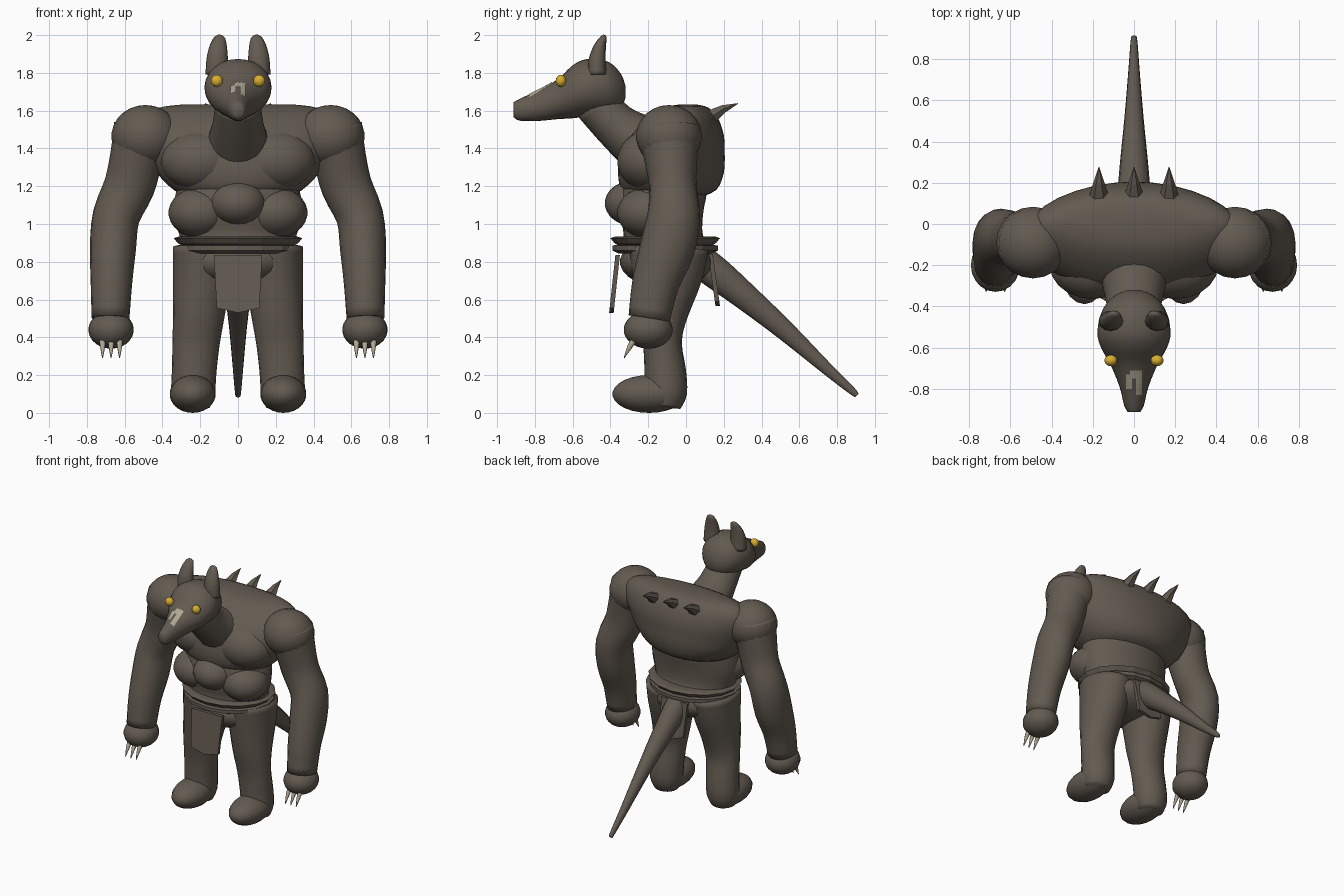
import bpy, bmesh, math
from mathutils import Vector

cube = bpy.data.objects.get("Cube")
if cube:
    bpy.data.objects.remove(cube, do_unlink=True)


def material(name, rgb):
    m = bpy.data.materials.new(name)
    m.use_nodes = True
    m.diffuse_color = (*rgb, 1)
    m.node_tree.nodes["Principled BSDF"].inputs["Base Color"].default_value = (*rgb, 1)
    return m


HIDE = material("brown grey hide", (.125, .104, .082))
GOLD = material("golden yellow", (.68, .42, .03))
BONE = material("pale bone", (.43, .39, .29))


def finish(bm, name, mat, smooth=True):
    bmesh.ops.recalc_face_normals(bm, faces=bm.faces)
    mesh = bpy.data.meshes.new(name)
    bm.to_mesh(mesh)
    bm.free()
    mesh.materials.append(mat)
    for p in mesh.polygons:
        p.use_smooth = smooth
    ob = bpy.data.objects.new(name, mesh)
    bpy.context.collection.objects.link(ob)
    return ob


def spline(keys, steps):
    """Smoothly interpolate (x, y, z, radius a, radius b) keys."""
    out = []
    for i in range(len(keys) - 1):
        a, b, c, d = (keys[max(0, min(len(keys) - 1, i + k))] for k in (-1, 0, 1, 2))
        for s in range(steps):
            t = s / steps
            out.append([.5 * (2 * q + (r - p) * t + (2 * p - 5 * q + 4 * r - w) * t * t
                              + (3 * q - p - 3 * r + w) * t ** 3)
                        for p, q, r, w in zip(a, b, c, d)])
    return out + [list(keys[-1])]


def loft(name, keys, mat=HIDE, sides=20, steps=3, axis=None, smooth=True):
    """Skin elliptical rings along a path; axis fixes the ring direction."""
    rows = spline(keys, steps)
    pts = [Vector(r[:3]) for r in rows]
    bm = bmesh.new()
    rings = []
    for i, r in enumerate(rows):
        t = Vector(axis) if axis else pts[min(i + 1, len(pts) - 1)] - pts[max(i - 1, 0)]
        t.normalize()
        u = (Vector((1, 0, 0)) - t * t.x).normalized()
        v = t.cross(u)
        ring = []
        for k in range(sides):
            a = math.tau * k / sides
            ring.append(bm.verts.new(pts[i] + u * math.cos(a) * max(r[3], .002)
                                     + v * math.sin(a) * max(r[4], .002)))
        rings.append(ring)
    for p, q in zip(rings, rings[1:]):
        for k in range(sides):
            n = (k + 1) % sides
            bm.faces.new((p[k], p[n], q[n], q[k]))
    bm.faces.new(rings[0])
    bm.faces.new(rings[-1])
    return finish(bm, name, mat, smooth)


def ball(name, centre, radii, mat=HIDE, seg=20):
    bm = bmesh.new()
    bmesh.ops.create_uvsphere(bm, u_segments=seg, v_segments=seg * 2 // 3, radius=1)
    for v in bm.verts:
        v.co = Vector([c + p * r for c, p, r in zip(centre, v.co, radii)])
    return finish(bm, name, mat)


def cloth(name, half, y_top, y_low, z_top, z_low):
    """Hanging flap with a blunt pointed hem."""
    bm = bmesh.new()
    hem = z_low + .025
    outline = [(-half, z_top), (half, z_top), (half * .88, hem), (0, z_low), (-half * .88, hem)]
    slope = (y_low - y_top) / (z_top - z_low)
    verts = [bm.verts.new((x, y_top + (z_top - z) * slope - .012, z)) for x, z in outline]
    face = bm.faces.new(verts)
    ext = bmesh.ops.extrude_face_region(bm, geom=[face])["geom"]
    bmesh.ops.translate(bm, vec=(0, .024, 0),
                        verts=[g for g in ext if isinstance(g, bmesh.types.BMVert)])
    return finish(bm, name, HIDE, False)


UP = (0, 0, 1)
# Torso
loft("abdomen", [(0, -.11, .86, .29, .25), (0, -.12, .94, .31, .21), (0, -.13, 1.05, .34, .22),
                 (0, -.12, 1.16, .33, .23), (0, -.1, 1.26, .3, .22)], sides=28, axis=UP)
loft("chest", [(0, -.1, 1.14, .26, .17), (0, -.09, 1.18, .34, .25), (0, -.08, 1.27, .43, .28),
               (0, -.07, 1.38, .49, .275), (0, -.05, 1.47, .52, .25), (0, -.02, 1.56, .5, .19),
               (0, 0, 1.615, .42, .12), (0, .01, 1.632, .3, .05)], sides=32, axis=UP)
ball("belly_centre", (0, -.28, 1.11), (.15, .15, .12))
ball("hips", (0, -.1, .8), (.3, .25, .14))
loft("neck", [(0, -.12, 1.36, .23, .2), (0, -.26, 1.44, .165, .15), (0, -.38, 1.53, .135, .12),
              (0, -.49, 1.65, .12, .115)])

# Belt with a groove between two ridges
loft("belt", [(0, -.11, z, .3 + d, .25 + d) for z, d in
              ((.845, 0), (.86, .03), (.885, .03), (.89, .005), (.9, .02), (.925, .04), (.935, .01))],
     sides=16, steps=1, axis=UP, smooth=False)
cloth("front_cloth", .128, -.362, -.395, .835, .53)
cloth("back_cloth", .11, .13, .168, .84, .565)

# Head and muzzle
head = loft("head", [(0, -.32, 1.7, .03, .03), (0, -.345, 1.705, .09, .09), (0, -.41, 1.72, .15, .138),
                     (0, -.52, 1.722, .178, .152), (0, -.6, 1.7, .16, .14), (0, -.68, 1.66, .115, .105),
                     (0, -.79, 1.625, .07, .08), (0, -.88, 1.605, .048, .058),
                     (0, -.912, 1.605, .03, .04)], sides=24, axis=(0, -1, 0))

# Painted horseshoe mark laid on the muzzle
bm = bmesh.new()
step = .01
for i in range(-4, 4):
    for j in range(12):
        left, right, bar = i < -1 and 2 < j < 10, i > 0, j > 7
        if (left or right or bar) and not (j > 9 and i < -2):
            x, y = i * step, -.83 + j * step
            bm.faces.new([bm.verts.new((x + a * step, y + b * step, 1.9))
                          for a, b in ((0, 0), (1, 0), (1, 1), (0, 1))])
bmesh.ops.remove_doubles(bm, verts=bm.verts, dist=.001)
mark = finish(bm, "muzzle_mark", BONE)
wrap = mark.modifiers.new("lay_on_head", "SHRINKWRAP")
wrap.target = head
wrap.wrap_method = "PROJECT"
wrap.use_project_z = True
wrap.use_negative_direction = True
wrap.use_positive_direction = False
wrap.offset = .005

# Paired parts
for side, s in (("left", 1), ("right", -1)):
    ball(side + "_pectoral", (s * .2, -.2, 1.335), (.21, .165, .16))
    ball(side + "_belly_lobe", (s * .2, -.2, 1.06), (.168, .165, .135))
    ball(side + "_shoulder", (s * .49, -.09, 1.465), (.18, .175, .165))
    ball(side + "_eye", (s * .112, -.662, 1.758), (.032, .028, .032), GOLD, 14)
    loft(side + "_ear", [(s * .112, -.47, 1.79, .06, .05), (s * .11, -.47, 1.87, .057, .045),
                         (s * .104, -.455, 1.94, .046, .032), (s * .097, -.437, 1.985, .03, .018),
                         (s * .095, -.432, 2, .012, .008)], sides=12)
    loft(side + "_arm", [(s * .5, -.09, 1.5, .16, .165), (s * .54, -.08, 1.34, .14, .14),
                         (s * .575, -.07, 1.2, .135, .125), (s * .645, -.065, 1.04, .125, .14),
                         (s * .662, -.1, .87, .122, .145), (s * .67, -.16, .69, .11, .125),
                         (s * .675, -.195, .5, .1, .11)])
    ball(side + "_hand", (s * .672, -.2, .44), (.12, .13, .1))
    for k in (-1, 0, 1):
        x = s * (.672 + k * .045)
        loft(side + "_claw", [(x, -.265, .4, .017, .017), (x, -.295, .355, .014, .014),
                              (x, -.328, .29, .002, .002)], BONE, sides=8, steps=2)
    loft(side + "_leg", [(s * .18, -.09, .87, .165, .21), (s * .19, -.1, .72, .155, .185),
                         (s * .208, -.125, .52, .137, .135), (s * .222, -.125, .37, .125, .103),
                         (s * .232, -.11, .22, .118, .11), (s * .238, -.105, .1, .115, .11),
                         (s * .24, -.11, .03, .09, .08)])
    ball(side + "_foot", (s * .24, -.195, .1), (.122, .195, .1))

# Tail and back spikes
loft("tail", [(0, .04, .83, .09, .09), (0, .16, .74, .08, .088), (0, .32, .61, .066, .073),
              (0, .52, .44, .046, .055), (0, .75, .23, .027, .033), (0, .87, .125, .018, .022),
              (0, .905, .092, .014, .014)], sides=14)
for x in (-.17, 0, .17):
    loft("back_spike", [(x, .07, 1.53, .052, .05), (x, .13, 1.565, .05, .045),
                        (x, .2, 1.61, .027, .024), (x, .275, 1.638, .002, .002)],
         sides=6, steps=1, smooth=False)
